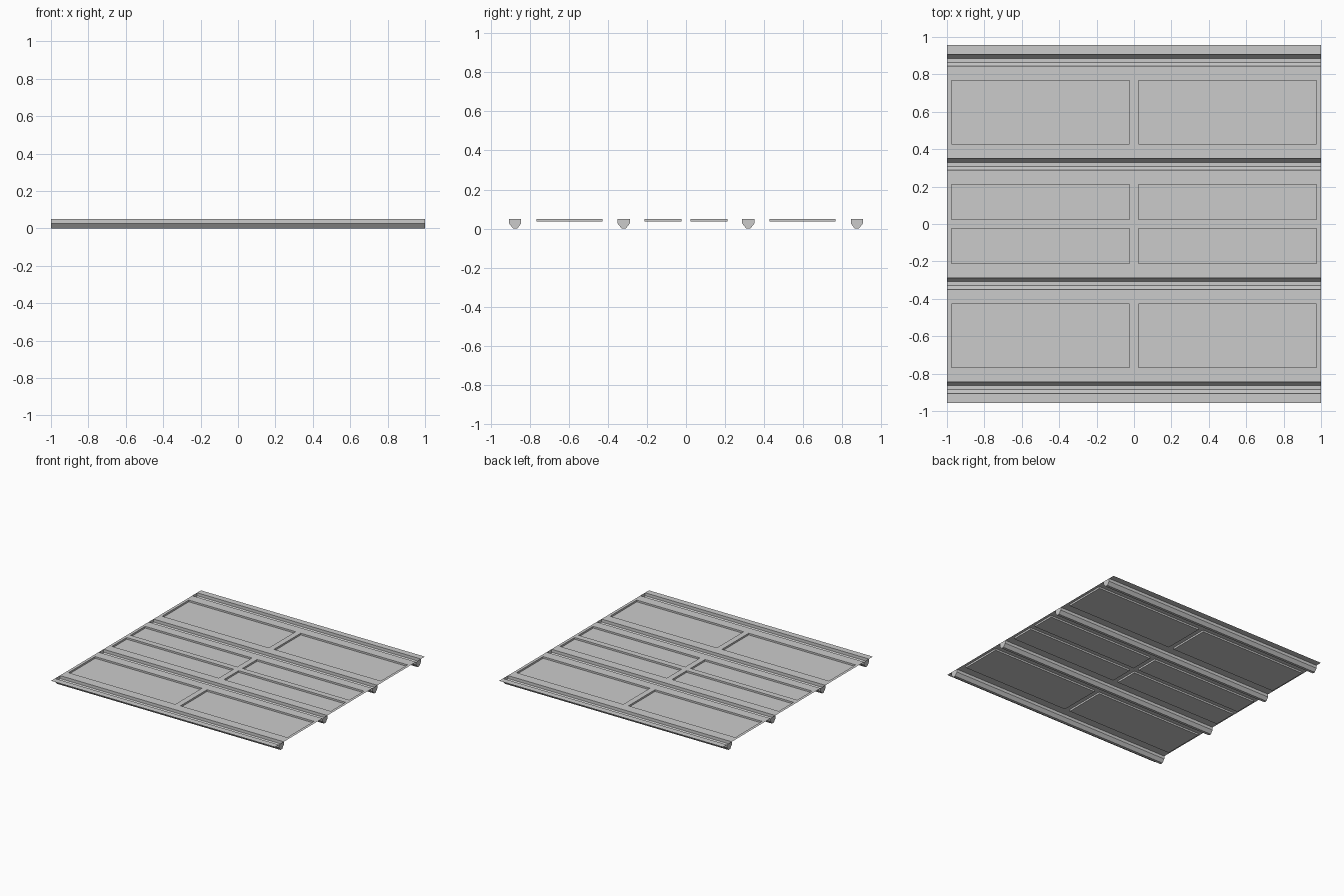
import bpy, bmesh

if "Cube" in bpy.data.objects:
    bpy.data.objects.remove(bpy.data.objects["Cube"])

TOP, RECESS = 0.05, 0.014
RIBS = (-0.875, -0.319, 0.319, 0.875)
HALF = 0.031
# groove section: (offset in y, z)
SECTION = [(-HALF, TOP), (-HALF, 0.026), (-0.0105, 0), (0.0105, 0), (HALF, 0.026), (HALF, TOP)]
XS = [-1, -0.977, -0.023, 0.023, 0.977, 1]
BANDS = [(0.024, 0.212), (0.427, 0.767)]   # recess ranges in y, mirrored


def finish(bm, name):
    mesh = bpy.data.meshes.new(name)
    bm.to_mesh(mesh)
    bm.free()
    obj = bpy.data.objects.new(name, mesh)
    bpy.context.collection.objects.link(obj)
    return obj


# thin deck sheet, left open above each rib, with pressed rectangular recesses
recesses = BANDS + [(-b, -a) for a, b in BANDS]
ys = sorted([-0.956, 0.956] + [r + s * HALF for r in RIBS for s in (-1, 1)]
            + [y for band in recesses for y in band])
bm = bmesh.new()
rows = [[bm.verts.new((x, y, TOP)) for x in XS] for y in ys]
pressed = []
for j in range(len(ys) - 1):
    mid = (ys[j] + ys[j + 1]) / 2
    if any(abs(mid - r) < HALF / 2 for r in RIBS):
        continue
    for i in range(len(XS) - 1):
        f = bm.faces.new((rows[j][i], rows[j][i + 1], rows[j + 1][i + 1], rows[j + 1][i]))
        if i in (1, 3) and any(a < mid < b for a, b in recesses):
            pressed.append(f)
floors = bmesh.ops.extrude_discrete_faces(bm, faces=pressed)["faces"]
for f in floors:
    bmesh.ops.translate(bm, verts=f.verts, vec=(0, 0, -RECESS))
# merge the coplanar grid cells
bmesh.ops.dissolve_limit(bm, angle_limit=0.01, verts=bm.verts[:], edges=bm.edges[:])
finish(bm, "deck_sheet")

# hollow ribs, open on top and capped at both ends
for n, r in enumerate(RIBS):
    bm = bmesh.new()
    left, right = [[bm.verts.new((x, r + y, z)) for y, z in SECTION] for x in (-1, 1)]
    for k in range(len(SECTION) - 1):
        bm.faces.new((left[k], right[k], right[k + 1], left[k + 1]))
    bm.faces.new(right)
    bm.faces.new(left[::-1])
    bm.normal_update()
    for f in bm.faces:
        if abs(f.normal.x) > 0.9 and f.normal.x * f.calc_center_median().x < 0:
            f.normal_flip()
    finish(bm, f"rib_{n + 1}")
